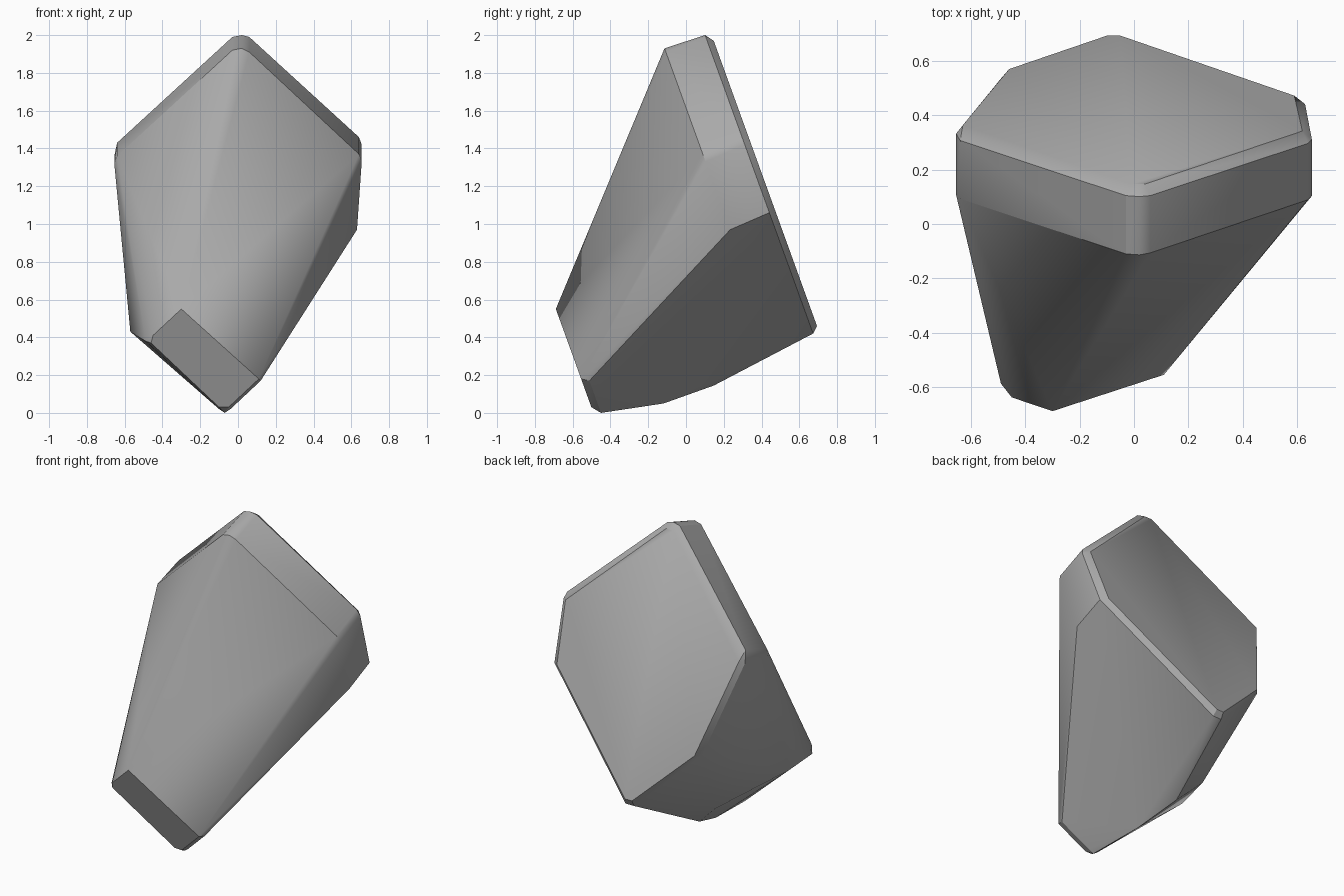
import bpy
import bmesh
import math

if "Cube" in bpy.data.objects:
    bpy.data.objects.remove(bpy.data.objects["Cube"], do_unlink=True)


def make_material(name, colour):
    material = bpy.data.materials.new(name)
    material.use_nodes = True
    material.diffuse_color = colour
    shader = next(n for n in material.node_tree.nodes if n.type == "BSDF_PRINCIPLED")
    shader.inputs["Base Color"].default_value = colour
    return material


def slanted_point(x, z, depth):
    """Place a point at a given depth in front of the leaning back plane."""
    back_y = 0.86 - z * math.tan(math.radians(19.9))
    return (x, back_y - depth, z)


# Cross-sections as (x, z) corners, each lying parallel to the leaning back face
sections = {
    # flat back panel
    0.0: [(-.01, 1.97), (.04, 1.97), (.62, 1.43), (.59, 1.07),
          (-.05, .46), (-.1, .46), (-.46, .8), (-.63, 1.37)],
    # outer edge of the rim chamfer
    0.035: [(-.03, 1.99), (.02, 2), (.06, 1.99), (.64, 1.46), (.655, 1.42), (.63, 1.06),
            (-.04, .42), (-.1, .42), (-.49, .8), (-.655, 1.36), (-.64, 1.43)],
    # front of the upper collar
    0.275: [(-.03, 1.92), (.02, 1.93), (.06, 1.91), (.64, 1.37),
            (.655, 1.33), (.63, .97), (-.655, 1.32), (-.64, 1.36)],
    # rounded shoulder behind the snout
    1.31: [(-.49, .38), (-.1, .02), (-.07, 0), (-.04, .02), (.12, .17)],
    # flat snout
    1.35: [(-.3, .55), (-.45, .41), (-.46, .37), (-.1, .03), (-.05, .03), (.11, .18)],
}

# Corners along the belly as (x, z, depth)
belly = [(-.57, .43, .95), (-.2, .145, .66), (-.13, .05, .96), (-.35, .29, .55)]

# Wrap all corners in one faceted boulder
bm = bmesh.new()
for depth, corners in sections.items():
    for x, z in corners:
        bm.verts.new(slanted_point(x, z, depth))
for corner in belly:
    bm.verts.new(slanted_point(*corner))

hull = bmesh.ops.convex_hull(bm, input=bm.verts[:])
leftover = {v for v in hull["geom_interior"] + hull["geom_unused"]
            if isinstance(v, bmesh.types.BMVert)}
bmesh.ops.delete(bm, geom=list(leftover), context="VERTS")

# Merge the nearly level triangles into clean facets
bmesh.ops.dissolve_limit(bm, angle_limit=math.radians(3),
                         verts=bm.verts[:], edges=bm.edges[:])
bmesh.ops.recalc_face_normals(bm, faces=bm.faces[:])

mesh = bpy.data.meshes.new("boulder")
bm.to_mesh(mesh)
bm.free()
boulder = bpy.data.objects.new("boulder", mesh)
bpy.context.collection.objects.link(boulder)
mesh.materials.append(make_material("stone grey", (.4, .4, .4, 1)))

# Soft shading on the worn corners, crisp shading on the main facets
bpy.ops.object.select_all(action="DESELECT")
boulder.select_set(True)
bpy.context.view_layer.objects.active = boulder
bpy.ops.object.shade_smooth_by_angle(angle=math.radians(30))
